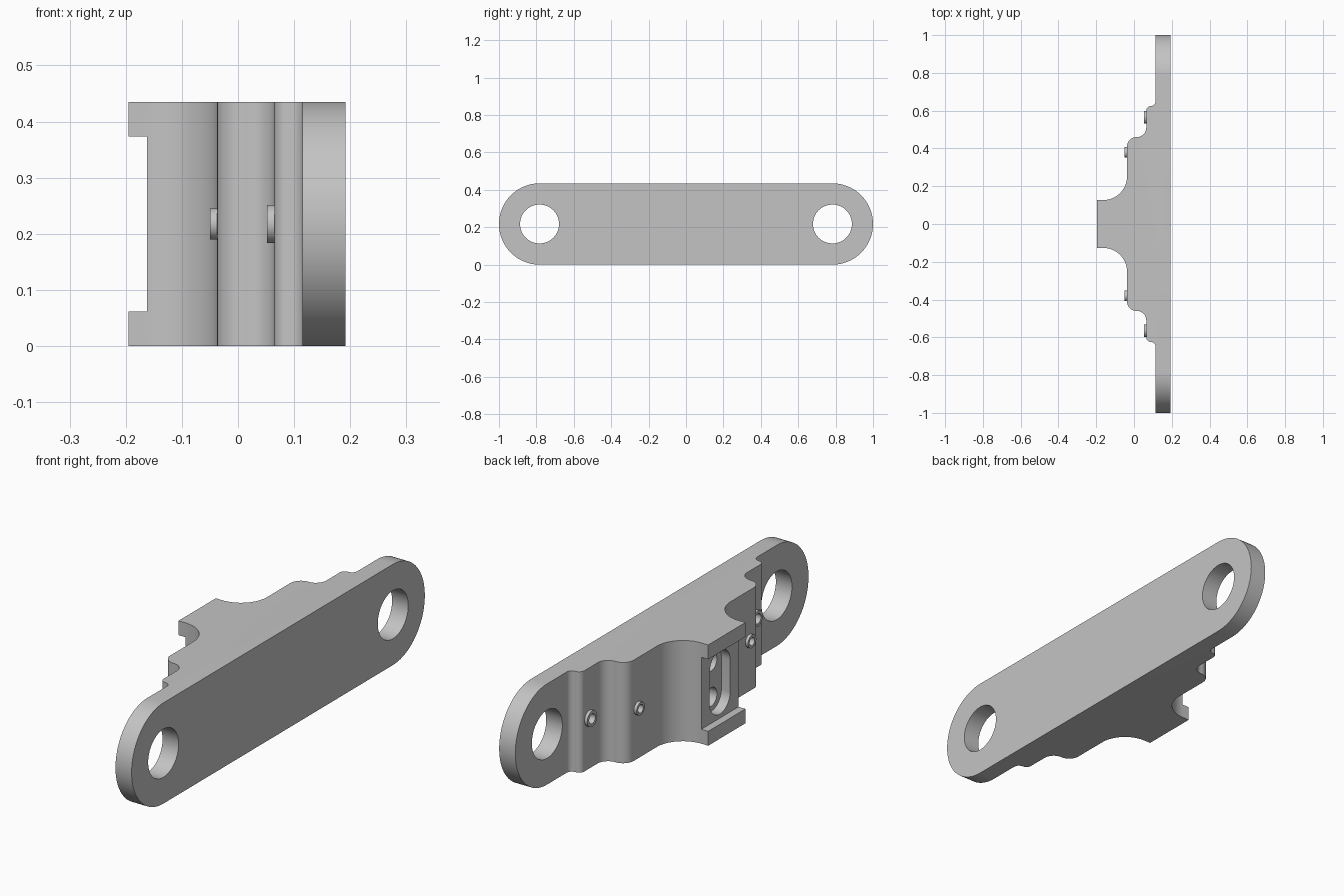
import bpy, bmesh, math

if "Cube" in bpy.data.objects:
    bpy.data.objects.remove(bpy.data.objects["Cube"])

H = 0.435            # bracket height
ZC = H / 2           # mid height
grey = bpy.data.materials.new("steel grey")
grey.diffuse_color = (0.55, 0.55, 0.55, 1)
grey.use_nodes = True
grey.node_tree.nodes["Principled BSDF"].inputs["Base Color"].default_value = grey.diffuse_color


def prism(name, pts, direction):
    """Extrude a closed 3D outline along a direction vector."""
    bm = bmesh.new()
    face = bm.faces.new([bm.verts.new(p) for p in pts])
    new = bmesh.ops.extrude_face_region(bm, geom=[face])["geom"]
    bmesh.ops.translate(bm, vec=direction,
                        verts=[v for v in new if isinstance(v, bmesh.types.BMVert)])
    bmesh.ops.recalc_face_normals(bm, faces=bm.faces)
    me = bpy.data.meshes.new(name)
    bm.to_mesh(me)
    bm.free()
    me.materials.append(grey)
    ob = bpy.data.objects.new(name, me)
    bpy.context.collection.objects.link(ob)
    return ob


def arc(cx, cy, r, a0, a1, n=12):
    return [(cx + r * math.cos(math.radians(a0 + (a1 - a0) * i / n)),
             cy + r * math.sin(math.radians(a0 + (a1 - a0) * i / n))) for i in range(n + 1)]


def along_x(name, yz, x0, x1):
    return prism(name, [(x0, y, z) for y, z in yz], (x1 - x0, 0, 0))


def disc(y, z, r, n=48):
    return arc(y, z, r, 0, 360, n)[:-1]


def boolean(ob, cutter, op="DIFFERENCE"):
    mod = ob.modifiers.new("cut", "BOOLEAN")
    mod.object, mod.operation, mod.solver = cutter, op, "EXACT"
    bpy.context.view_layer.objects.active = ob
    bpy.ops.object.modifier_apply(modifier=mod.name)
    bpy.data.objects.remove(cutter)


def smooth(ob):
    bpy.ops.object.select_all(action="DESELECT")
    ob.select_set(True)
    bpy.context.view_layer.objects.active = ob
    bpy.ops.object.shade_smooth_by_angle(angle=math.radians(30))


# stepped plan outline for the +y half, then mirrored to -y
half = [(0.192, 1.1), (0.115, 1.1)]
half += arc(0.09, 0.65, 0.025, 0, -90, 8)       # fillet onto the plate
half += arc(0.09, 0.60, 0.025, 90, 180, 8)      # rounded lower step
half += arc(0.015, 0.51, 0.05, 0, -90)          # fillet to the upper step
half += arc(0.013, 0.41, 0.05, 90, 180)         # rounded upper step
half += arc(-0.162, 0.252, 0.125, 0, -90, 20)   # large sweep to the boss
half += [(-0.195, 0.127)]
outline = half + [(x, -y) for x, y in reversed(half)]
body = prism("bracket_body", [(x, y, -0.1) for x, y in outline], (0, 0, H + 0.2))

# rounded ends
ends = arc(1 - ZC, ZC, ZC, -90, 90, 40) + arc(ZC - 1, ZC, ZC, 90, 270, 40)
boolean(body, along_x("end_shape", ends, -0.5, 0.5), "INTERSECT")

# mounting holes
for s in (-1, 1):
    boolean(body, along_x("mount_hole", disc(s * 0.783, ZC, 0.104, 64), -0.5, 0.5))

# channel across the boss
boolean(body, along_x("channel", [(-0.3, 0.062), (0.3, 0.062), (0.3, 0.373), (-0.3, 0.373)],
                      -0.4, -0.162))

# rounded pocket in the channel floor with two blind holes
R, L = 0.07, 0.068
pocket = arc(0, ZC + L, R, 0, 180, 24) + arc(0, ZC - L, R, 180, 360, 24)
boolean(body, along_x("pocket", pocket, -0.3, -0.12))
for s in (-1, 1):
    boolean(body, along_x("pocket_hole", disc(0, ZC + s * 0.076, 0.04), -0.14, -0.02))

# small raised bushings on both steps, with drilled bores
for label, y, x, r in (("upper", 0.38, -0.037, 0.028), ("lower", 0.565, 0.065, 0.034)):
    for side, s in (("left", 1), ("right", -1)):
        boolean(body, along_x("bore", disc(s * y, ZC, r * 0.62), x - 0.03, x + 0.04))
        ring = along_x(f"{label}_bushing_{side}", disc(s * y, ZC, r), x - 0.013, x + 0.001)
        boolean(ring, along_x("bore", disc(s * y, ZC, r * 0.62), x - 0.03, x + 0.04))
        smooth(ring)
smooth(body)
